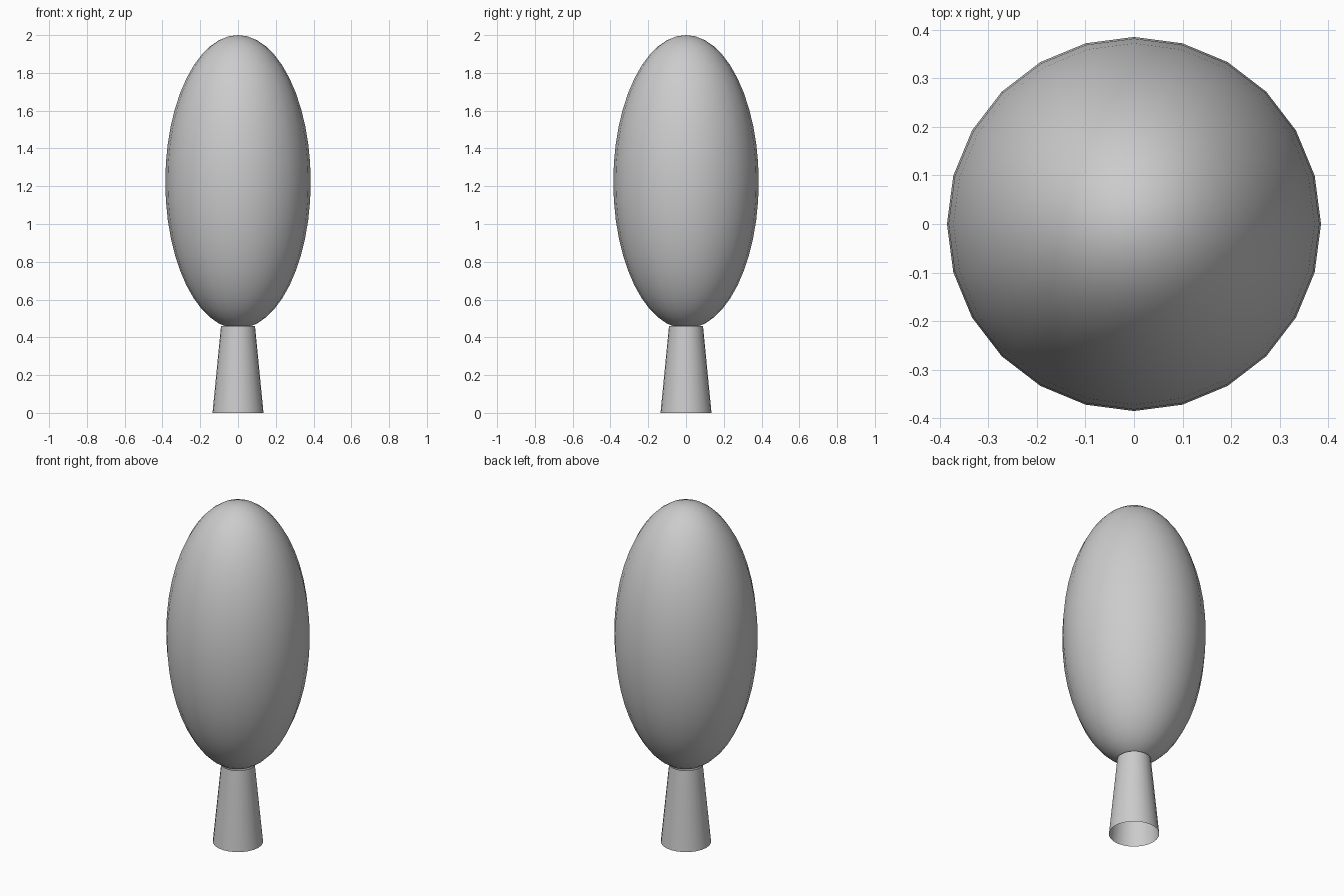
import bpy, bmesh
from math import sin, cos, pi

if "Cube" in bpy.data.objects:
    bpy.data.objects.remove(bpy.data.objects["Cube"])

SEGMENTS = 24


def lathe(name, profile):
    """Revolve (radius, height) points around z; zero radius makes a pole."""
    bm = bmesh.new()
    rings = []
    for r, z in profile:
        n = 1 if r < 1e-5 else SEGMENTS
        rings.append([bm.verts.new((r * cos(2 * pi * i / SEGMENTS),
                                    r * sin(2 * pi * i / SEGMENTS), z)) for i in range(n)])
    for low, high in zip(rings, rings[1:]):
        for i in range(SEGMENTS):
            j = i + 1
            corners = [low[i % len(low)], low[j % len(low)],
                       high[j % len(high)], high[i % len(high)]]
            bm.faces.new(list(dict.fromkeys(corners)))
    mesh = bpy.data.meshes.new(name)
    bm.to_mesh(mesh)
    bm.free()
    mesh.shade_smooth()
    obj = bpy.data.objects.new(name, mesh)
    bpy.context.collection.objects.link(obj)
    return obj


# Tapered trunk, open at the bottom
lathe("trunk", [(0.135, 0), (0.09, 0.46)])

# Tall egg-shaped crown
RINGS, RADIUS, HALF, CENTRE = 24, 0.385, 0.777, 1.223
lathe("crown", [(RADIUS * sin(pi * k / RINGS), CENTRE - HALF * cos(pi * k / RINGS))
                for k in range(RINGS + 1)])
